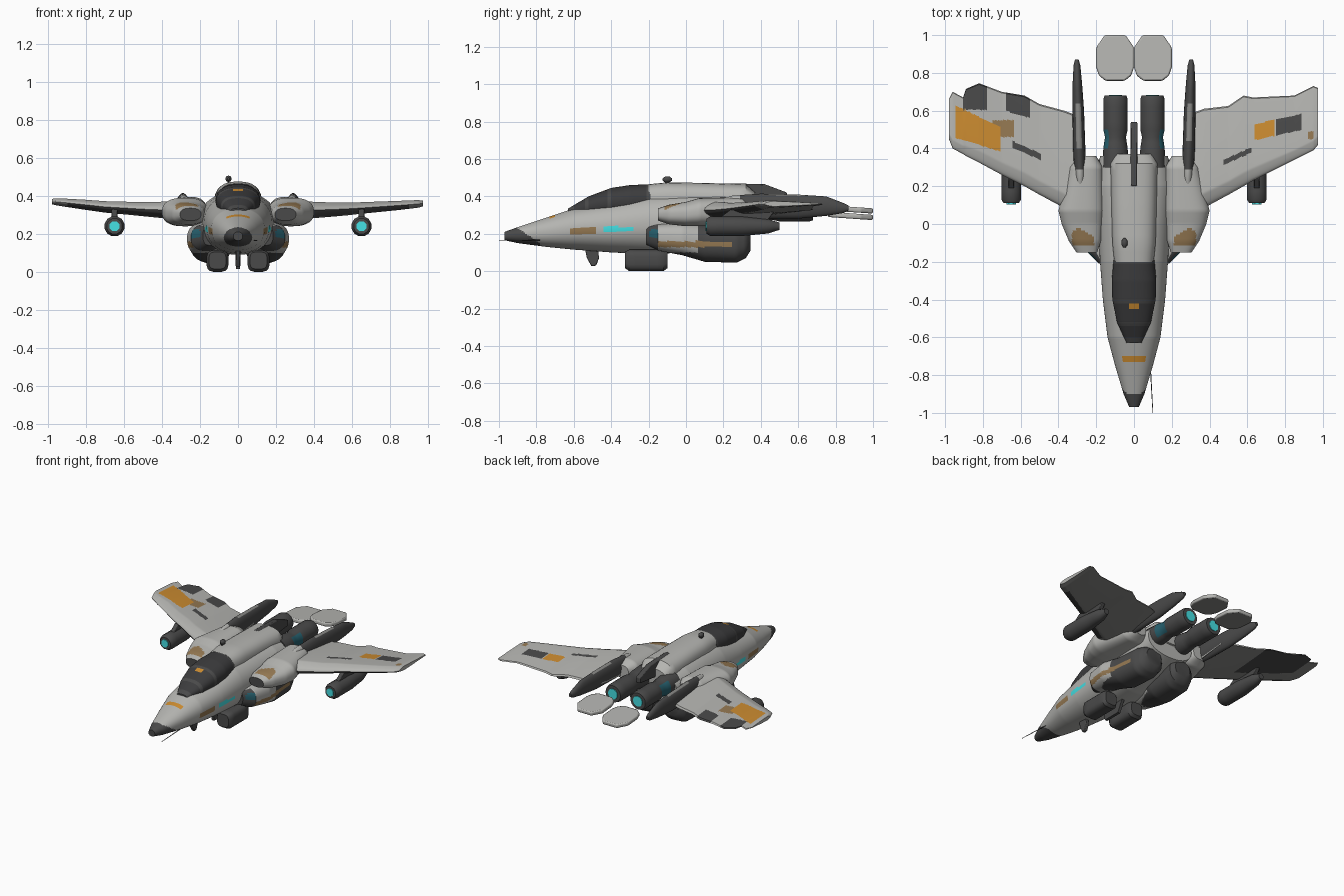
import bpy, bmesh, math
from mathutils import Vector

if "Cube" in bpy.data.objects:
    bpy.data.objects.remove(bpy.data.objects["Cube"])

COLORS = {
    "light_grey": (.465, .465, .445), "dark_grey": (.068, .068, .068), "glass": (.045, .045, .047),
    "orange": (.60, .26, .03), "cyan_glow": (.06, .75, .78), "tan": (.30, .19, .085),
    "teal": (.02, .12, .16), "mid_grey": (.25, .25, .24),
}
MATS = []
for n, c in COLORS.items():
    m = bpy.data.materials.new(n)
    m.diffuse_color = (*c, 1)
    m.use_nodes = True
    m.node_tree.nodes["Principled BSDF"].inputs["Base Color"].default_value = m.diffuse_color
    MATS.append(m)
LIGHT, DARK, GLASS, ORANGE, CYAN, TAN, TEAL, MID = range(8)


def finish(name, bm, rule):
    """Turn a bmesh into an object; rule is a colour index or f(centre, normal)."""
    bmesh.ops.recalc_face_normals(bm, faces=bm.faces)
    bm.normal_update()
    for f in bm.faces:
        f.material_index = rule(f.calc_center_median(), f.normal) if callable(rule) else rule
    me = bpy.data.meshes.new(name)
    bm.to_mesh(me)
    bm.free()
    for m in MATS:
        me.materials.append(m)
    ob = bpy.data.objects.new(name, me)
    bpy.context.collection.objects.link(ob)
    bpy.ops.object.select_all(action='DESELECT')
    bpy.context.view_layer.objects.active = ob
    ob.select_set(True)
    bpy.ops.object.shade_smooth_by_angle(angle=math.radians(35))
    return ob


def skin(name, rings, rule):
    """Join rings of points into a closed tube."""
    bm = bmesh.new()
    vs = [[bm.verts.new(p) for p in r] for r in rings]
    for a, b in zip(vs, vs[1:]):
        for i in range(len(a)):
            j = (i + 1) % len(a)
            bm.faces.new((a[i], a[j], b[j], b[i]))
    bm.faces.new(vs[0])
    bm.faces.new(vs[-1])
    return finish(name, bm, rule)


def resample(st, step):
    """Insert evenly spaced stations between the given ones."""
    out = []
    for a, b in zip(st, st[1:]):
        n = max(1, round((b[0] - a[0]) / step))
        out += [[p + (q - p) * i / n for p, q in zip(a, b)] for i in range(n)]
    return out + [list(st[-1])]


def loft(name, stations, rule, sides=24, power=2.0, step=.04, mirror=1):
    """Loft rounded sections along y; station = (y, centre x, half width, bottom, top)."""
    rings = []
    for y, cx, hw, zb, zt in resample(stations, step):
        r = []
        for i in range(sides):
            a = 2 * math.pi * (i + .5) / sides
            c, s = math.cos(a), math.sin(a)
            px = math.copysign(abs(c) ** (2 / power), c)
            pz = math.copysign(abs(s) ** (2 / power), s)
            r.append((mirror * (cx + hw * px), y, (zb + zt) / 2 + (zt - zb) / 2 * pz))
        rings.append(r)
    return skin(name, rings, rule)


def prism(name, pts, rule, axis, lo, hi, bevel=0.0):
    """Extrude a 2D outline along an axis (0 = x, 2 = z)."""
    def place(p, h):
        return (h, p[0], p[1]) if axis == 0 else (p[0], p[1], h)
    ob = skin(name, [[place(p, lo) for p in pts], [place(p, hi) for p in pts]], rule)
    if bevel:
        b = ob.modifiers.new("soft_edges", 'BEVEL')
        b.width, b.segments = bevel, 2
    return ob


# Main fuselage with painted nose, stripe and side panels
def hull_paint(c, n):
    if c.y + max(0, c.z - .15) * 1.5 < -.78:
        return DARK
    if -.73 < c.y < -.70 and abs(c.x) < .062 and n.z > .5:
        return ORANGE
    if abs(n.x) > .5:
        if -.44 < c.y < -.28 and .21 < c.z < .238:
            return CYAN
        if -.62 < c.y < -.48 and .198 < c.z < .232:
            return TAN
    return LIGHT


loft("fuselage", [(-.97, 0, .025, .165, .21), (-.9, 0, .055, .15, .235), (-.75, 0, .10, .13, .285),
                  (-.6, 0, .14, .115, .335), (-.4, 0, .165, .10, .37), (-.2, 0, .18, .09, .41),
                  (0, 0, .19, .10, .42), (.2, 0, .20, .14, .42), (.36, 0, .18, .20, .40)],
     hull_paint, sides=96, power=2.2, step=.01)

# Canopy with frame bars, and the spine behind it
loft("canopy", [(-.63, 0, .04, .30, .335), (-.52, 0, .09, .29, .40), (-.4, 0, .115, .29, .445),
                (-.3, 0, .118, .29, .46), (-.19, 0, .108, .29, .465)],
     lambda c, n: ORANGE if abs(c.x) < .025 and -.445 < c.y < -.42 and n.z > .5 else
     DARK if abs(c.y + .41) < .012 or abs(c.y + .53) < .012 or c.y < -.6 or c.y > -.215
     else GLASS, sides=48, power=2.3, step=.01)
loft("spine", [(-.2, 0, .105, .29, .465), (-.1, 0, .115, .29, .475), (.1, 0, .12, .29, .472),
               (.32, 0, .125, .28, .465), (.37, 0, .10, .3, .42)], LIGHT, sides=28, power=2.6)
prism("dorsal_fin", [(.2, .40), (.2, .47), (.42, .465), (.54, .42), (.54, .38), (.36, .36)],
      DARK, 0, -.018, .018, .006)

# Sensor post, nose probe, chin blade, belly keel
loft("sensor_ball", [(-.125, -.05, .006, .484, .496), (-.11, -.05, .017, .473, .507),
                     (-.09, -.05, .017, .473, .507), (-.075, -.05, .006, .484, .496)], DARK, 10)
prism("sensor_post", [(-.11, .45), (-.11, .48), (-.09, .48), (-.09, .45)], DARK, 0, -.056, -.044)
loft("nose_probe", [(-1, .10, .002, .163, .167), (-.78, .088, .003, .162, .168)], DARK, 6)
prism("chin_blade", [(-.54, .12), (-.53, .07), (-.505, .025), (-.48, .03), (-.465, .07), (-.47, .12)],
      DARK, 0, -.012, .012, .005)
prism("belly_keel", [(-.3, .11), (-.28, .015), (-.15, .015), (-.1, .11)], DARK, 0, -.01, .01)

# Wing outlines per side: (span, leading edge y, trailing edge y, centre z, half thickness)
SPAN = {
    1: [(.265, .03, .57, .322, .05), (.37, .085, .61, .325, .045), (.5, .155, .625, .328, .037),
        (.58, .20, .68, .332, .034), (.63, .23, .67, .335, .031), (.85, .34, .68, .35, .024),
        (.95, .39, .73, .358, .02), (.975, .42, .72, .36, .014)],
    -1: [(.265, .03, .56, .322, .05), (.37, .085, .60, .325, .045), (.5, .155, .635, .33, .037),
         (.58, .20, .68, .335, .034), (.7, .26, .70, .342, .03), (.82, .325, .745, .355, .026),
         (.89, .36, .715, .362, .022), (.905, .37, .67, .364, .022), (.96, .40, .70, .369, .018),
         (.98, .45, .66, .37, .014)],
}


def wing_paint(c, n):
    x, y = c.x, c.y
    ax = abs(x)
    if n.z < 0:
        le = .085 + (ax - .37) * .53
        if .4 < ax < .9 and y < le + .06:
            return DARK
        if x < 0 and .55 < ax < .9 and y > le + .16:
            return DARK
        return MID
    if x > 0:
        if .455 < y - (x - .69) * .22 < .54:
            if .635 < x < .745:
                return ORANGE
            if .75 < x < .885:
                return DARK
        if .92 < x < .95 and .45 < y < .49:
            return TAN
        return DARK if .47 < x < .62 and abs(y - .36 - (x - .55) * .45) < .014 else LIGHT
    x = -x
    if x < .905 and y > (.605 if x > .68 else .56 + (x - .55) * .3) and x > .55:
        return LIGHT if .68 < x < .78 else DARK
    if .71 < x < .945 and .385 + (x - .71) * .3 < y < .52 + (x - .72) * .48:
        return ORANGE
    if .635 < x < .75 and .46 < y < .55:
        return TAN
    return DARK if .49 < x < .64 and abs(y - .385 - (x - .56) * .45) < .017 else LIGHT


CHORD = 70
for s, tag in ((1, "right"), (-1, "left")):
    rings = []
    for x, le, te, zc, t in resample(SPAN[s], .007):
        loop = []
        for k in range(2 * CHORD):
            up = 1 if k < CHORD else -1
            u = (k if up > 0 else 2 * CHORD - k) / CHORD
            h = min(1, math.sqrt(u / .15)) if u < .15 else 1 - .85 * ((u - .15) / .85) ** 1.3
            loop.append((s * x, le + (te - le) * u, zc + up * t * h))
        rings.append(loop)
    skin(tag + "_wing", rings, wing_paint)


# Paint of the lower housing: dark mouth with teal slot, tan stripe, dark tail and belly
def housing_paint(c, n):
    if c.y < -.1 and n.y < -.3:
        return TEAL if .18 < c.z < .225 and abs(c.x) > .2 else DARK
    if -.15 < c.y < .24 and .128 < c.z < .16 and n.x * c.x > 0 and abs(n.x) > .5:
        return TAN
    return DARK if c.y > .06 or c.z < .10 else LIGHT


# Parts repeated on both sides
for s, tag in ((1, "right_"), (-1, "left_")):
    # Shoulder intake
    loft(tag + "shoulder_intake",
         [(-.15, .25, .055, .27, .335), (-.09, .26, .085, .25, .355), (0, .275, .108, .24, .37),
          (.07, .28, .12, .24, .39), (.3, .255, .09, .25, .395), (.36, .25, .05, .28, .37)],
         lambda c, n: DARK if n.y < -.95 else
         TAN if -.115 < c.y < -.015 and n.z > .5 and .21 < abs(c.x) < .33 and
         c.y < -.02 - abs(abs(c.x) - .29) * .6 else LIGHT,
         sides=56, power=2.5, step=.012, mirror=s)
    # Lower engine housing
    loft(tag + "lower_housing",
         [(-.21, .15, .035, .14, .24), (-.15, .167, .08, .11, .25), (-.02, .165, .103, .085, .26),
          (.1, .145, .105, .05, .25), (.27, .135, .10, .045, .25), (.32, .125, .09, .07, .24),
          (.345, .12, .06, .11, .22)], housing_paint, sides=80, power=2.5, step=.012, mirror=s)
    # Belly pod
    loft(tag + "belly_pod", [(-.325, .108, .045, .015, .105), (-.305, .108, .058, 0, .115),
                             (-.12, .108, .058, 0, .115), (-.1, .108, .045, .015, .105)],
         DARK, sides=16, power=3.5, mirror=s)
    # Tail engine with teal waist panel and glowing nozzle
    loft(tag + "engine", [(.3, .098, .07, .26, .40), (.4, .098, .065, .265, .395),
                          (.46, .098, .056, .274, .386), (.5, .098, .065, .265, .395),
                          (.66, .098, .065, .265, .395), (.68, .098, .058, .272, .388)],
         lambda c, n: TEAL if .4 < c.y < .5 and n.x * s > .6 else DARK, sides=24, mirror=s)
    loft(tag + "engine_glow", [(.675, .098, .036, .294, .366), (.684, .098, .036, .294, .366)],
         CYAN, sides=20, mirror=s)
    # Upright tail boom
    loft(tag + "tail_boom", [(.14, .285, .015, .31, .37), (.25, .285, .03, .285, .405),
                             (.4, .29, .033, .28, .415), (.6, .295, .031, .28, .41),
                             (.75, .30, .025, .295, .40), (.84, .302, .018, .31, .365),
                             (.87, .303, .01, .325, .35)],
         lambda c, n: LIGHT if c.y < .3 and n.z > .3 else
         MID if .42 < c.y < .62 and n.z > .75 else DARK, sides=20, mirror=s)
    # Wing pod, pylon and glowing lens
    loft(tag + "wing_pod", [(.11, .65, .042, .198, .282), (.13, .65, .054, .186, .294),
                            (.3, .65, .054, .186, .294), (.44, .65, .04, .20, .28),
                            (.5, .65, .02, .22, .26)], DARK, sides=12, mirror=s)
    loft(tag + "pod_lens", [(.104, .65, .028, .212, .268), (.112, .65, .028, .212, .268)],
         CYAN, sides=8, mirror=s)
    prism(tag + "pylon", [(.16, .27), (.24, .33), (.48, .33), (.42, .25)], DARK, 0,
          s * .65 - .015, s * .65 + .015, .004)
    # Flat tail plate, the left one hanging lower
    half = [(.055, 1.0), (.1, .935), (.1, .83), (.085, .785), (.05, .758)]
    outline = half + [(-x, y) for x, y in reversed(half)]
    plate = prism(tag + "tail_plate", [(x + s * .1, y - .88) for x, y in outline],
                  lambda c, n: MID if n.z < -.5 else LIGHT, 2, -.014, .014, .008)
    plate.location = Vector((0, .88, .33 if s > 0 else .295))
    plate.rotation_euler.x = math.radians(-4)
